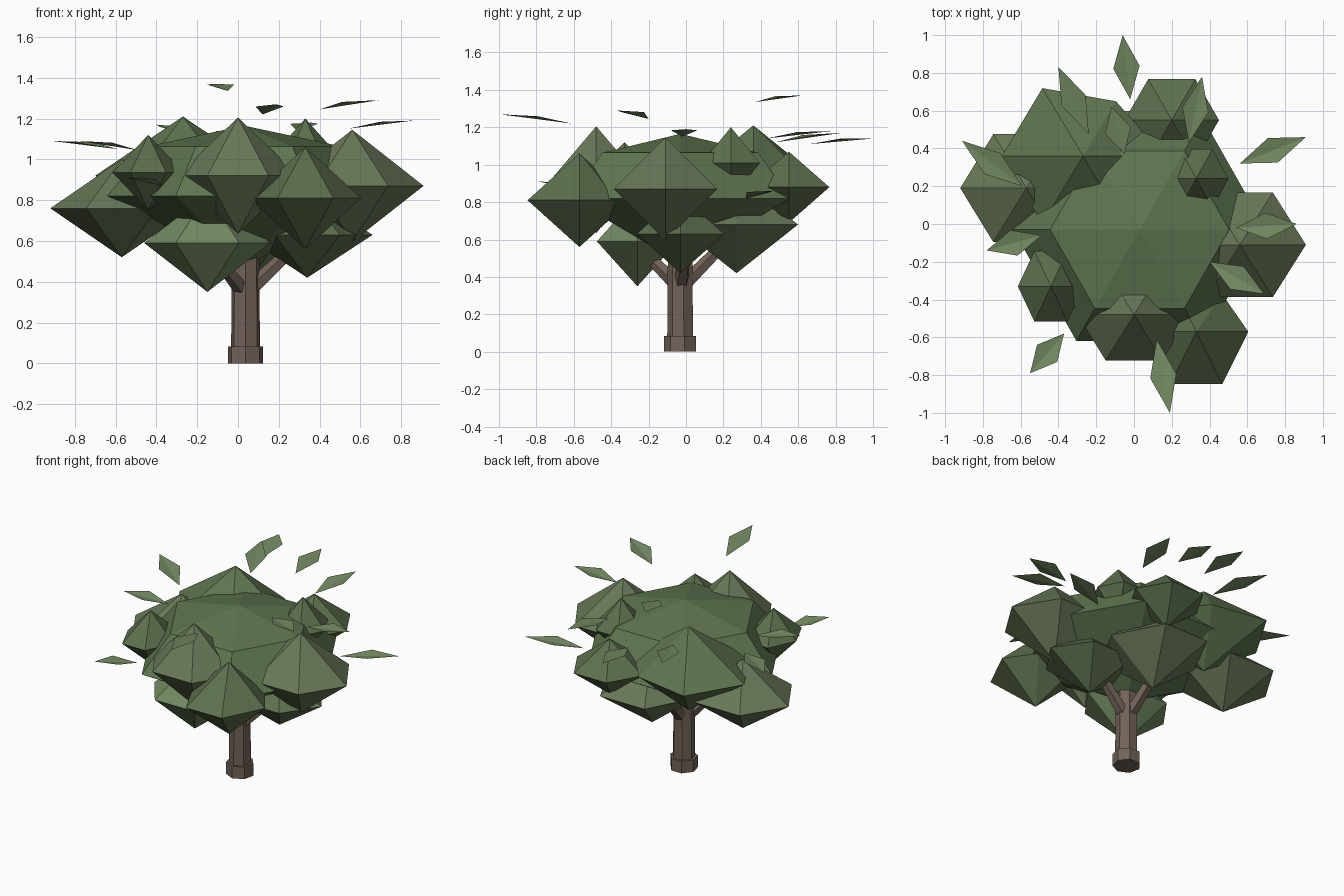
import bpy, bmesh
from math import sin, cos, pi, tau
from mathutils import Vector

if "Cube" in bpy.data.objects:
    bpy.data.objects.remove(bpy.data.objects["Cube"])


def material(name, rgb):
    m = bpy.data.materials.new(name)
    m.diffuse_color = (*rgb, 1)
    m.use_nodes = True
    m.node_tree.nodes["Principled BSDF"].inputs["Base Color"].default_value = m.diffuse_color
    return m


BARK = material("bark", (0.17, 0.125, 0.10))
CORE = material("deep_green", (0.115, 0.18, 0.08))
GREY = material("grey_green", (0.14, 0.185, 0.095))
MID = material("mid_green", (0.11, 0.16, 0.075))
LEAF = material("leaf_green", (0.17, 0.25, 0.12))


def finish(name, bm, mat):
    bmesh.ops.recalc_face_normals(bm, faces=bm.faces)
    me = bpy.data.meshes.new(name)
    bm.to_mesh(me)
    bm.free()
    me.materials.append(mat)
    ob = bpy.data.objects.new(name, me)
    bpy.context.collection.objects.link(ob)
    return ob


def clump(name, centre, radii, mat, lats=(0,), nudge=(0, 0)):
    """Six-sided low-poly blob: poles plus a ring at each latitude.
    nudge moves the back-right corner to make the ring irregular."""
    bm = bmesh.new()
    c, r = Vector(centre), Vector(radii)

    def pt(lat, lon):
        d = Vector((cos(lat) * cos(lon), cos(lat) * sin(lon), sin(lat)))
        return bm.verts.new(c + d * r)

    south, north = pt(-pi / 2, 0), pt(pi / 2, 0)
    rows = [[pt(lat, tau * i / 6) for i in range(6)] for lat in lats]
    rows[0][1].co += Vector((*nudge, 0))
    for i in range(6):
        j = (i + 1) % 6
        bm.faces.new((south, rows[0][j], rows[0][i]))
        bm.faces.new((north, rows[-1][i], rows[-1][j]))
        for a, b in zip(rows, rows[1:]):
            bm.faces.new((a[i], a[j], b[j], b[i]))
    return finish(name, bm, mat)


def limb(name, start, end, r1, r2, sides):
    """Tapered faceted cylinder between two points."""
    a, b = Vector(start), Vector(end)
    bm = bmesh.new()
    bmesh.ops.create_cone(bm, cap_ends=True, segments=sides, radius1=r1,
                          radius2=r2, depth=(b - a).length)
    q = (b - a).to_track_quat('Z', 'Y')
    for v in bm.verts:
        v.co = q @ v.co + (a + b) / 2
    return finish(name, bm, BARK)


def leaf(name, tip, base, width=0.14):
    """Folded diamond leaf."""
    t, b = Vector(tip), Vector(base)
    side = (t - b).cross(Vector((0, 0, 1))).normalized() * width / 2
    mid = t.lerp(b, 0.5) + Vector((0, 0, 0.014))
    bm = bmesh.new()
    vt, vb, vl, vr = [bm.verts.new(p) for p in (t, b, mid - side, mid + side)]
    bm.faces.new((vb, vt, vl))
    bm.faces.new((vb, vr, vt))
    return finish(name, bm, LEAF)


# Trunk, root collar and branches
TX, TY = 0.037, -0.028
limb("root_collar", (TX, TY, 0), (TX, TY, 0.083), 0.089, 0.089, 7)
limb("trunk", (TX, TY, 0), (TX, TY, 0.66), 0.073, 0.068, 7)
for i, end in enumerate([(0.29, 0.0, 0.58), (-0.11, -0.22, 0.53), (0.0, 0.22, 0.59)]):
    limb(f"branch_{i + 1}", (TX, TY, 0.34), end, 0.042, 0.03, 5)

# Canopy: broad core (domed above, conical below) with clumps around it
clump("canopy_core", (0.03, -0.03, 0.82), (0.67, 0.68, 0.345), CORE, (0, pi / 4))
clumps = [
    ((0.33, -0.57, 0.81), (0.275, 0.32, 0.25), MID, (0, -0.08)),
    ((0.56, -0.11, 0.87), (0.35, 0.32, 0.275), GREY, (0, 0)),
    ((0.00, -0.48, 0.92), (0.30, 0.28, 0.285), GREY, (0, 0)),
    ((-0.15, -0.26, 0.59), (0.31, 0.25, 0.24), LEAF, (0, 0)),
    ((-0.57, 0.19, 0.76), (0.35, 0.33, 0.24), GREY, (0, 0)),
    ((-0.44, -0.33, 0.935), (0.175, 0.215, 0.185), MID, (0, 0)),
    ((-0.27, 0.36, 0.92), (0.43, 0.415, 0.29), CORE, (-0.04, -0.07)),
    ((0.20, 0.55, 0.88), (0.25, 0.25, 0.19), MID, (0, 0)),
    ((0.33, 0.24, 1.01), (0.17, 0.18, 0.19), MID, (0, 0)),
    ((0.07, 0.27, 0.68), (0.34, 0.38, 0.26), GREY, (0, 0)),
    ((0.34, -0.03, 0.63), (0.32, 0.27, 0.21), MID, (0, 0)),
]
for i, (c, r, m, n) in enumerate(clumps):
    clump(f"leaf_clump_{i + 1}", c, r, m, nudge=n)

# Loose leaves around the crown: tip, base
leaves = [
    ((-0.06, 1.0, 1.14), (-0.02, 0.66, 1.11)),
    ((-0.12, 0.62, 1.37), (-0.05, 0.37, 1.335)),
    ((-0.40, 0.83, 1.17), (-0.24, 0.48, 1.12)),
    ((0.36, 0.78, 1.18), (0.29, 0.43, 1.14)),
    ((0.91, 0.46, 0.86), (0.56, 0.32, 0.82)),
    ((0.69, -0.37, 1.29), (0.40, -0.20, 1.245)),
    ((0.86, 0.0, 1.19), (0.54, -0.02, 1.15)),
    ((-0.91, 0.44, 1.09), (-0.59, 0.20, 1.05)),
    ((-0.78, -0.14, 1.09), (-0.49, -0.06, 1.045)),
    ((-0.55, -0.79, 0.91), (-0.37, -0.58, 0.87)),
    ((0.19, -1.0, 1.27), (0.12, -0.61, 1.22)),
]
for i, (t, b) in enumerate(leaves):
    leaf(f"loose_leaf_{i + 1}", t, b)
